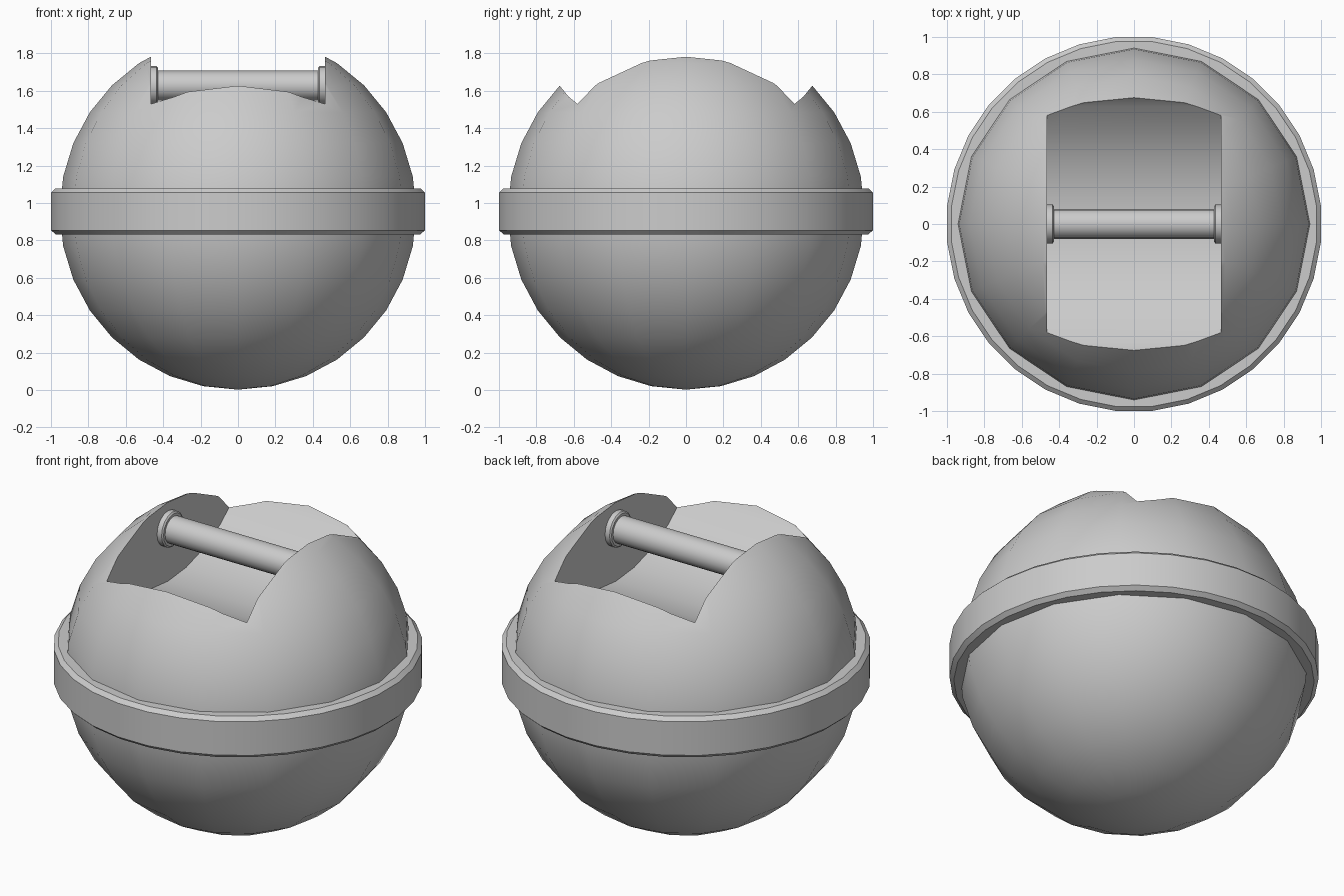
import bpy, bmesh
from math import pi, radians, sin, cos

if "Cube" in bpy.data.objects:
    bpy.data.objects.remove(bpy.data.objects["Cube"])

MID = 0.955   # height of the sphere centre


def smooth(ob):
    bpy.ops.object.select_all(action='DESELECT')
    ob.select_set(True)
    bpy.context.view_layer.objects.active = ob
    bpy.ops.object.shade_smooth_by_angle(angle=radians(30))


def lathe(name, profile, sides, axis='Z', offset=0.0, origin=(0, 0, 0), closed=False):
    """Spin (radius, height) points about an axis; caps the ends unless the profile is closed."""
    bm = bmesh.new()
    rings = []
    for r, h in profile:
        ring = []
        for i in range(sides):
            a = 2 * pi * (i + offset) / sides
            u, v = r * cos(a), r * sin(a)
            ring.append(bm.verts.new((u, v, h) if axis == 'Z' else (h, u, v)))
        rings.append(ring)
    pairs = list(zip(rings, rings[1:]))
    if closed:
        pairs.append((rings[-1], rings[0]))
    else:
        bm.faces.new(rings[0])
        bm.faces.new(rings[-1])
    for a, b in pairs:
        for i in range(sides):
            j = (i + 1) % sides
            bm.faces.new((a[i], a[j], b[j], b[i]))
    bmesh.ops.recalc_face_normals(bm, faces=bm.faces)
    mesh = bpy.data.meshes.new(name)
    bm.to_mesh(mesh)
    bm.free()
    ob = bpy.data.objects.new(name, mesh)
    ob.location = origin
    bpy.context.collection.objects.link(ob)
    return ob


# Ball body
bpy.ops.mesh.primitive_uv_sphere_add(segments=16, ring_count=16, radius=0.953,
                                     location=(0, 0, MID))
body = bpy.context.object
body.name = "ball_body"

# Rounded slot cut across the top
cutter = lathe("slot_cutter", [(0.887, -0.465), (0.887, 0.465)], 32,
               axis='X', origin=(0, 0, 2.195))
cutter.hide_render = True
mod = body.modifiers.new("slot", 'BOOLEAN')
mod.operation = 'DIFFERENCE'
mod.solver = 'EXACT'
mod.object = cutter
bpy.context.view_layer.objects.active = body
bpy.ops.object.modifier_apply(modifier=mod.name)
bpy.data.objects.remove(cutter, do_unlink=True)
smooth(body)

# Chamfered belt around the middle
belt = lathe("belt", [(0.90, -0.123), (0.98, -0.123), (1.004, -0.101),
                      (1.004, 0.101), (0.98, 0.123), (0.90, 0.123)],
             32, offset=0.5, origin=(0, 0, MID), closed=True)
smooth(belt)

# Handle bar across the slot
bar = lathe("handle_bar", [(0.08, -0.45), (0.08, 0.45)], 16, axis='X',
            origin=(0, 0, 1.627))
smooth(bar)

# Collars at the bar ends
for side, label in ((-1, "left"), (1, "right")):
    collar = lathe("bar_collar_" + label,
                   [(0.095, side * 0.428), (0.104, side * 0.435), (0.104, side * 0.468)],
                   16, axis='X', origin=(0, 0, 1.627))
    smooth(collar)
